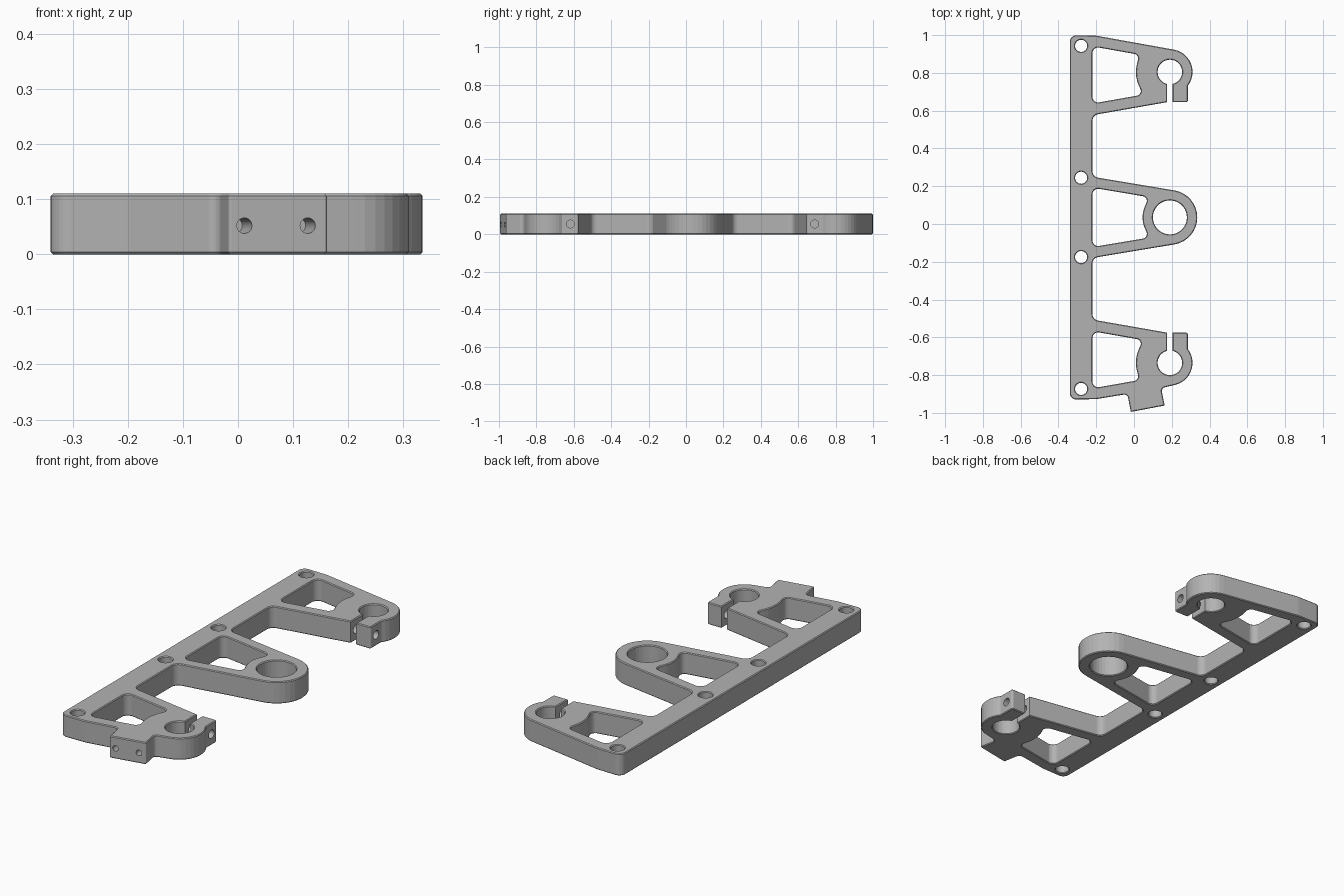
import bpy, bmesh
from math import sin, cos, radians, ceil, asin, degrees
from mathutils import Vector, Matrix

if "Cube" in bpy.data.objects:
    bpy.data.objects.remove(bpy.data.objects["Cube"])

THICK = 0.11
CHAMFER = 0.004
MID = 0.035          # mirror line of the bracket
CX = 0.19            # centre of every ring
CLAMP_Y = 0.805

metal = bpy.data.materials.new("grey metal")
metal.diffuse_color = (0.45, 0.45, 0.45, 1)
metal.use_nodes = True
metal.node_tree.nodes["Principled BSDF"].inputs["Base Color"].default_value = (0.45, 0.45, 0.45, 1)


def arc(cx, cy, r, a0, a1):
    """Unrounded points along an arc, angles in degrees."""
    n = max(2, ceil(abs(a1 - a0) / 10))
    angles = [radians(a0 + (a1 - a0) * i / n) for i in range(n + 1)]
    return [(cx + r * cos(a), cy + r * sin(a), 0) for a in angles]


def flip(points):
    """Mirror across the middle of the bracket, keeping the winding."""
    return [(x, 2 * MID - y, r) for x, y, r in reversed(points)]


def fillet(points):
    """Replace each corner (x, y, radius) by a rounded run of points."""
    out = []
    for i, (x, y, r) in enumerate(points):
        p = Vector((x, y))
        if r == 0:
            out.append(p)
            continue
        a = (Vector(points[i - 1][:2]) - p).normalized()
        b = (Vector(points[(i + 1) % len(points)][:2]) - p).normalized()
        half = a.angle(b) / 2
        centre = p + (a + b).normalized() * r / sin(half)
        start = p + a * r / (sin(half) / cos(half)) - centre
        end = p + b * r / (sin(half) / cos(half)) - centre
        turn = start.angle_signed(end)
        n = max(2, ceil(abs(degrees(turn)) / 12))
        for k in range(n + 1):
            out.append(centre + Matrix.Rotation(-turn * k / n, 2) @ start)
    return out


# Outer outline, clockwise: clamp arm with its slot, then the middle arm
gap = degrees(asin(0.015 / 0.065))
clamp_arm = [(-0.34, 1.0, 0.035), (-0.2, 0.997, 0.1)]
clamp_arm += arc(CX, CLAMP_Y, 0.12, 80, -37.5)
clamp_arm += [(0.285, 0.645, 0.01), (0.205, 0.645, 0)]
clamp_arm += arc(CX, CLAMP_Y, 0.065, -90 + gap, 270 - gap)
clamp_arm += [(0.175, 0.645, 0), (-0.22, 0.576, 0.035), (-0.22, 0.25, 0.035)]

# Mounting tab, on the lower arm only
tab = [(0.144, -0.869, 0.02), (0.162, -0.961, 0.005),
       (-0.017, -0.995, 0.005), (-0.035, -0.9, 0.02)]
lower_arm = flip(clamp_arm)
outline = clamp_arm + arc(CX, MID, 0.145, 80, -80) + lower_arm[:-2] + tab + lower_arm[-2:]

# Pockets whose inner end follows the ring
clamp_pocket = [(-0.22, 0.638, 0.03), (0.048, 0.685, 0.025)]
clamp_pocket += arc(CX, CLAMP_Y, 0.18, 206, 162)
clamp_pocket += [(0.028, 0.896, 0.025), (-0.22, 0.94, 0.03)]
middle_pocket = [(-0.22, MID - 0.157, 0.03), (0.078, MID - 0.107, 0.025)]
middle_pocket += arc(CX, MID, 0.145, 208, 152)
middle_pocket += [(0.078, MID + 0.107, 0.025), (-0.22, MID + 0.157, 0.03)]
inner = [clamp_pocket, flip(clamp_pocket), middle_pocket]

# Round holes: middle ring and the four bolt holes in the spine
inner.append(arc(CX, MID, 0.09, 360, 10))
inner += [arc(-0.28, y, 0.032, 360, 10) for y in (0.943, 0.245, -0.175, -0.873)]


def signed_area(pts):
    return sum(pts[i - 1].cross(pts[i]) for i in range(len(pts)))


def ring_loops(points, clockwise):
    """Rounded loop and its chamfered copy, moved into the material."""
    pts = fillet(points)
    clean = [p for i, p in enumerate(pts) if (p - pts[i - 1]).length > 0.0005]
    if (signed_area(clean) < 0) != clockwise:
        clean.reverse()
    moved = []
    for i, p in enumerate(clean):
        d0 = (p - clean[i - 1]).normalized()
        d1 = (clean[(i + 1) % len(clean)] - p).normalized()
        n0, n1 = Vector((d0.y, -d0.x)), Vector((d1.y, -d1.x))
        moved.append(p + (n0 + n1) * CHAMFER / (1 + n0.dot(n1)))
    return clean, moved


# Build the plate: walls and chamfers per loop, then fill both caps
bm = bmesh.new()
caps = [[], []]
for index, points in enumerate([outline] + inner):
    full, small = ring_loops(points, index == 0)
    levels = [(small, 0), (full, CHAMFER), (full, THICK - CHAMFER), (small, THICK)]
    rows = [[bm.verts.new((p.x, p.y, z)) for p in loop] for loop, z in levels]
    n = len(full)
    for low, high in zip(rows, rows[1:]):
        for i in range(n):
            j = (i + 1) % n
            bm.faces.new((low[i], low[j], high[j], high[i]))
    for cap, row in zip(caps, (rows[0], rows[-1])):
        cap += [bm.edges.get((row[i], row[(i + 1) % n])) for i in range(n)]
for cap, z in zip(caps, (-1, 1)):
    bmesh.ops.triangle_fill(bm, edges=cap, use_beauty=True, normal=(0, 0, z))
bmesh.ops.recalc_face_normals(bm, faces=bm.faces)
mesh = bpy.data.meshes.new("bracket_plate")
bm.to_mesh(mesh)
bm.free()
mesh.materials.append(metal)
plate = bpy.data.objects.new("bracket_plate", mesh)
bpy.context.collection.objects.link(plate)


def drill(name, start, end, radius):
    """Bore a round screw hole between two points."""
    a, b = Vector(start), Vector(end)
    bpy.ops.mesh.primitive_cylinder_add(vertices=24, radius=radius, depth=(b - a).length,
                                        location=(a + b) / 2)
    cutter = bpy.context.object
    cutter.name = name
    cutter.rotation_euler = (b - a).to_track_quat('Z', 'Y').to_euler()
    cutter.data.materials.append(metal)
    cutter.hide_render = True
    cutter.hide_set(True)
    cutter.display_type = 'WIRE'
    mod = plate.modifiers.new(name, 'BOOLEAN')
    mod.operation = 'DIFFERENCE'
    mod.solver = 'EXACT'
    mod.object = cutter
    return cutter


# Clamp screws through the ears, and two screws in the tab face
cutters = [drill("clamp_screw_cutter", (0.08, y, 0.055), (0.35, y, 0.055), 0.021)
           for y in (0.688, 2 * MID - 0.688)]
for x, y in ((0.012, -0.99), (0.127, -0.968)):
    cutters.append(drill("tab_screw_cutter", (x - 0.018, y + 0.1, 0.052),
                         (x + 0.005, y - 0.03, 0.052), 0.014))

# Apply the holes and remove the cutters
bpy.context.view_layer.update()
result = bpy.data.meshes.new_from_object(plate.evaluated_get(bpy.context.evaluated_depsgraph_get()))
plate.modifiers.clear()
plate.data = result
for cutter in cutters:
    bpy.data.objects.remove(cutter)
